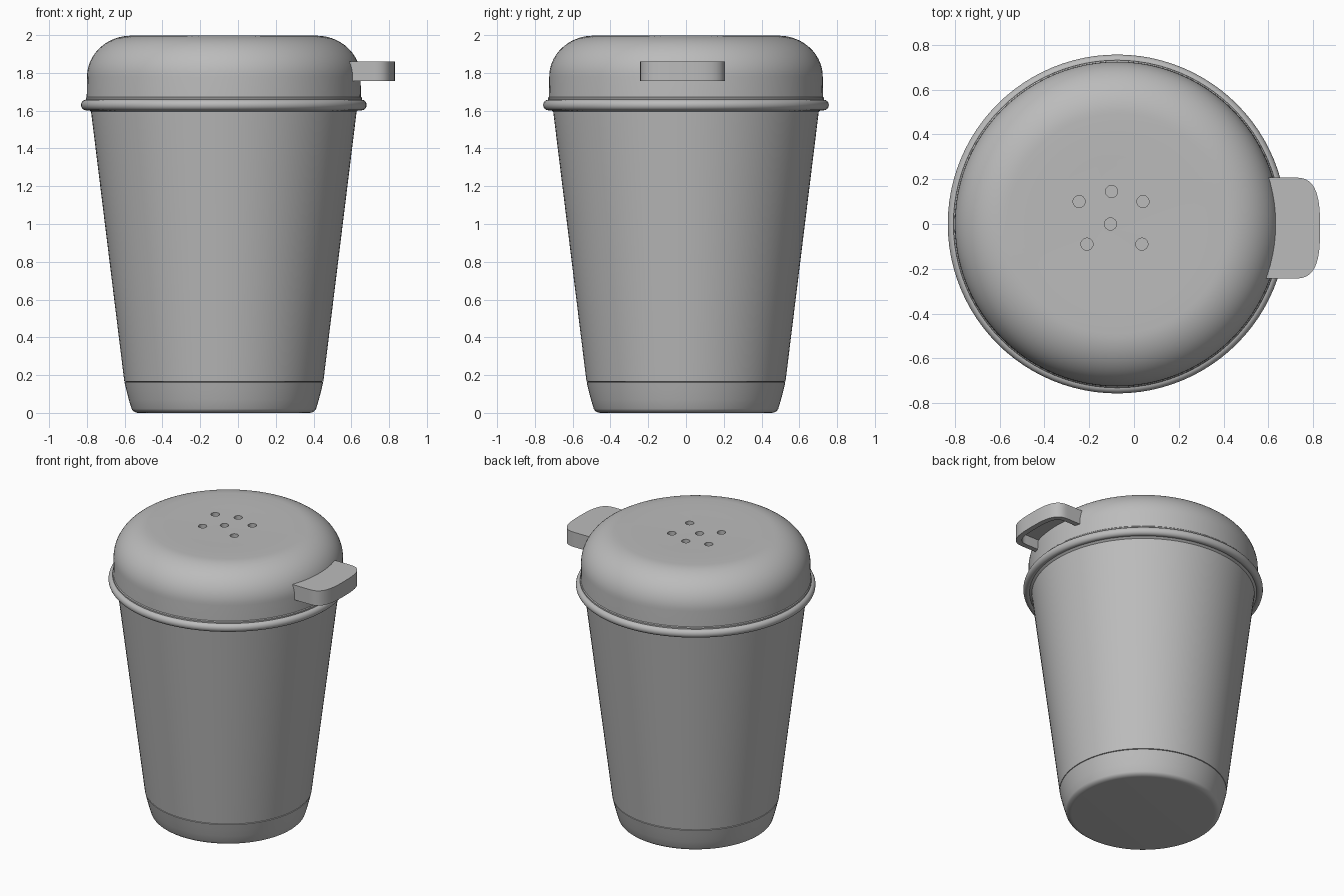
import bpy, bmesh, math

if "Cube" in bpy.data.objects:
    bpy.data.objects.remove(bpy.data.objects["Cube"])

CX = -0.075  # axis of the cup

grey = bpy.data.materials.new("plain grey")
grey.use_nodes = True
grey.diffuse_color = (0.5, 0.5, 0.5, 1)
bsdf = grey.node_tree.nodes["Principled BSDF"]
bsdf.inputs["Base Color"].default_value = (0.5, 0.5, 0.5, 1)
bsdf.inputs["Roughness"].default_value = 0.6


def finish(name, bm):
    bmesh.ops.recalc_face_normals(bm, faces=bm.faces)
    mesh = bpy.data.meshes.new(name)
    bm.to_mesh(mesh)
    bm.free()
    mesh.materials.append(grey)
    obj = bpy.data.objects.new(name, mesh)
    bpy.context.collection.objects.link(obj)
    return obj


def smooth(obj, degrees=35):
    bpy.ops.object.select_all(action="DESELECT")
    obj.select_set(True)
    bpy.context.view_layer.objects.active = obj
    bpy.ops.object.shade_smooth_by_angle(angle=math.radians(degrees))


def lathe(name, profile, steps=96):
    """Spin (radius, height) points about the cup axis; both ends are capped."""
    bm = bmesh.new()
    rings = []
    for r, z in profile:
        rings.append([bm.verts.new((CX + r * math.cos(a), r * math.sin(a), z))
                      for a in (math.tau * i / steps for i in range(steps))])
    for low, high in zip(rings, rings[1:]):
        for i in range(steps):
            j = (i + 1) % steps
            bm.faces.new((low[i], low[j], high[j], high[i]))
    bm.faces.new(rings[0])
    bm.faces.new(rings[-1])
    return finish(name, bm)


def slab(name, outline, z0, z1):
    """Upright prism from a plan outline."""
    bm = bmesh.new()
    face = bm.faces.new([bm.verts.new((x, y, z0)) for x, y in outline])
    top = bmesh.ops.extrude_face_region(bm, geom=[face])["geom"]
    verts = [g for g in top if isinstance(g, bmesh.types.BMVert)]
    bmesh.ops.translate(bm, verts=verts, vec=(0, 0, z1 - z0))
    return finish(name, bm)


def cut(obj, cutter):
    mod = obj.modifiers.new("cut", "BOOLEAN")
    mod.operation = "DIFFERENCE"
    mod.solver = "EXACT"
    mod.object = cutter
    bpy.context.view_layer.objects.active = obj
    bpy.ops.object.modifier_apply(modifier=mod.name)
    bpy.data.objects.remove(cutter)


def arc(cr, cz, rr, rz, start, end, n):
    return [(cr + rr * math.cos(math.radians(start + (end - start) * i / n)),
             cz + rz * math.sin(math.radians(start + (end - start) * i / n)))
            for i in range(n + 1)]


# Rounded foot, with a fine seam below the body
foot = lathe("foot", arc(0.45, 0.03, 0.04, 0.03, -90, -15, 6)
             + [(0.503, 0.07), (0.516, 0.12), (0.526, 0.162), (0.515, 0.165)])

# Tapered body with a rolled rim
body = lathe("body", [(0.515, 0.163), (0.527, 0.167), (0.703, 1.595)]
             + arc(0.73, 1.63, 0.026, 0.028, -120, 90, 14) + [(0.70, 1.656)])

# Domed lid with a small lip
lid = lathe("lid", [(0.69, 1.64), (0.73, 1.645), (0.731, 1.668), (0.726, 1.673)]
            + arc(0.49, 1.78, 0.234, 0.217, 0, 90, 18)
            + [(0.40, 1.998), (0.30, 1.996), (0.15, 1.994)])

# Pouring holes
for x, y in [(-0.245, 0.10), (-0.10, 0.145), (0.04, 0.10),
             (-0.105, 0), (-0.21, -0.09), (0.035, -0.09)]:
    ring = [(x + 0.027 * math.cos(math.tau * i / 24),
             y + 0.027 * math.sin(math.tau * i / 24)) for i in range(24)]
    cut(lid, slab("hole_cutter", ring, 1.94, 2.05))


# Thumb tab, hollow underneath
def tab_outline(inset):
    half, tip, yc = 0.225 - inset, 0.83 - inset, -0.018
    corner = arc(0.71, yc, tip - 0.71, half, -90, 90, 28)
    rounded = []
    for x, y in corner:
        u, v = (x - 0.71) / (tip - 0.71), (y - yc) / half
        k = (abs(u) ** 3 + abs(v) ** 3) ** (-1 / 3)
        rounded.append((0.71 + u * k * (tip - 0.71), yc + v * k * half))
    return [(0.53, yc - half)] + rounded + [(0.53, yc + half)]


tab = slab("thumb_tab", tab_outline(0), 1.757, 1.86)
cut(tab, slab("tab_cutter", tab_outline(0.035), 1.70, 1.825))

for part in (foot, body, lid, tab):
    smooth(part)
